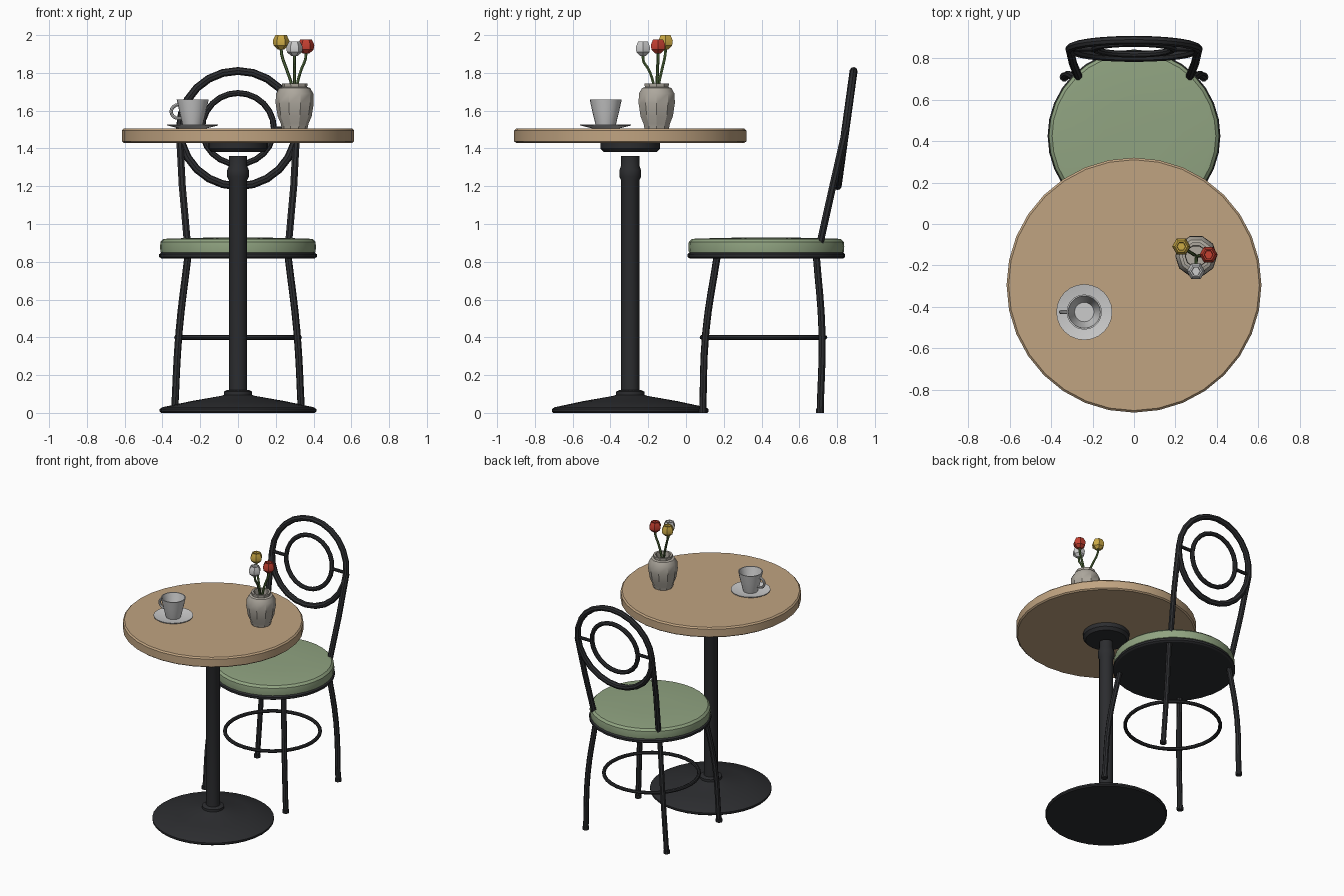
import bpy, math
from math import sin, cos, pi
from mathutils import Vector

if "Cube" in bpy.data.objects:
    bpy.data.objects.remove(bpy.data.objects["Cube"])


def material(name, color):
    m = bpy.data.materials.new(name)
    m.diffuse_color = (*color, 1)
    m.use_nodes = True
    m.node_tree.nodes["Principled BSDF"].inputs["Base Color"].default_value = m.diffuse_color
    return m


METAL = material("dark_metal", (0.025, 0.026, 0.029))
WOOD = material("wood", (0.53, 0.37, 0.22))
GREEN = material("seat_fabric", (0.28, 0.37, 0.22))
CLAY = material("vase_clay", (0.42, 0.39, 0.34))
CHINA = material("china", (0.62, 0.62, 0.61))
STEM = material("stem_green", (0.09, 0.16, 0.05))


def finish(ob, mat):
    ob.data.materials.append(mat)
    bpy.ops.object.select_all(action='DESELECT')
    ob.select_set(True)
    bpy.context.view_layer.objects.active = ob
    bpy.ops.object.shade_smooth_by_angle(angle=math.radians(32))
    return ob


def lathe(name, profile, centre, sides, mat):
    """Revolve (radius, z) points, listed bottom to top, about a vertical axis."""
    verts, faces = [], []
    for r, z in profile:
        for i in range(sides):
            a = 2 * pi * i / sides
            verts.append((centre[0] + r * cos(a), centre[1] + r * sin(a), z))
    for k in range(len(profile) - 1):
        for i in range(sides):
            j = (i + 1) % sides
            faces.append((k * sides + i, k * sides + j, (k + 1) * sides + j, (k + 1) * sides + i))
    faces.append(tuple(reversed(range(sides))))
    faces.append(tuple(range(len(verts) - sides, len(verts))))
    me = bpy.data.meshes.new(name)
    me.from_pydata(verts, [], faces)
    ob = bpy.data.objects.new(name, me)
    bpy.context.collection.objects.link(ob)
    return finish(ob, mat)


def tube(name, points, radius, mat, smooth=False, bevel=2):
    """Sweep a round section along a path, then turn it into a mesh."""
    cu = bpy.data.curves.new(name, 'CURVE')
    cu.dimensions = '3D'
    cu.bevel_depth = radius
    cu.bevel_resolution = bevel
    cu.resolution_u = 4
    cu.use_fill_caps = True
    if smooth:
        sp = cu.splines.new('BEZIER')
        sp.bezier_points.add(len(points) - 1)
        for b, p in zip(sp.bezier_points, points):
            b.co = p
            b.handle_left_type = b.handle_right_type = 'AUTO'
    else:
        sp = cu.splines.new('POLY')
        sp.points.add(len(points) - 1)
        for q, p in zip(sp.points, points):
            q.co = (*p, 1)
    ob = bpy.data.objects.new(name, cu)
    bpy.context.collection.objects.link(ob)
    bpy.ops.object.select_all(action='DESELECT')
    ob.select_set(True)
    bpy.context.view_layer.objects.active = ob
    bpy.ops.object.convert(target='MESH')
    return finish(bpy.context.view_layer.objects.active, mat)


def ring(name, centre, major, minor, mat, tilt=0, seg=24, sides=8):
    bpy.ops.mesh.primitive_torus_add(location=centre, rotation=(tilt, 0, 0), major_radius=major,
                                     minor_radius=minor, major_segments=seg, minor_segments=sides)
    ob = bpy.context.object
    ob.name = name
    return finish(ob, mat)


# Table
T = (0, -0.295)
lathe("table_base", [(0.408, 0), (0.415, 0.008), (0.415, 0.02), (0.40, 0.03), (0.25, 0.062),
                     (0.09, 0.09), (0.075, 0.095), (0.075, 0.112), (0.06, 0.12)], T, 32, METAL)
lathe("table_column", [(0.048, 0.1), (0.048, 1.23), (0.057, 1.25), (0.057, 1.285),
                       (0.048, 1.31), (0.048, 1.36)], T, 16, METAL)
lathe("table_mount", [(0.14, 1.38), (0.158, 1.40), (0.158, 1.435)], T, 24, METAL)
lathe("table_top", [(0.605, 1.43), (0.615, 1.438), (0.615, 1.495), (0.605, 1.505)], T, 32, WOOD)

# Chair seat
S = (0, 0.425)
lathe("seat_cushion", [(0.39, 0.84), (0.41, 0.85), (0.413, 0.88), (0.41, 0.905),
                       (0.395, 0.92), (0.37, 0.923), (0.15, 0.928)], S, 32, GREEN)
lathe("seat_frame", [(0.405, 0.817), (0.417, 0.825), (0.417, 0.84), (0.405, 0.85)], S, 32, METAL)

# Chair legs, feet and uprights, left and right
for side, s in (("left", -1), ("right", 1)):
    for part, ys in (("front", (0.165, 0.105, 0.088)), ("back", (0.69, 0.72, 0.71))):
        path = [(s * 0.265, ys[0], 0.83), (s * 0.312, ys[1], 0.43), (s * 0.336, ys[2], 0.0)]
        tube(f"{part}_leg_{side}", path, 0.019, METAL, smooth=True)
        lathe(f"{part}_foot_{side}", [(0.023, 0), (0.023, 0.022)], (s * 0.336, ys[2]), 10, METAL)
    tube(f"back_upright_{side}", [(s * 0.268, 0.71, 0.90), (s * 0.295, 0.777, 1.2),
                                  (s * 0.311, 0.846, 1.5)], 0.02, METAL)
ring("foot_ring", (0, 0.41, 0.40), 0.325, 0.013, METAL, seg=32)

# Chair back: two tilted rings joined by side bars
B = (0, 0.845, 1.505)
TILT = pi / 2 - math.atan(0.08 / 0.58)
ring("back_outer_ring", B, 0.308, 0.021, METAL, TILT)
ring("back_inner_ring", B, 0.19, 0.016, METAL, TILT)
for side, s in (("left", -1), ("right", 1)):
    tube(f"back_bar_{side}", [(s * 0.19, B[1], B[2]), (s * 0.308, B[1], B[2])], 0.012, METAL)

# Cup and saucer
C = (-0.24, -0.425)
lathe("saucer", [(0.07, 1.505), (0.08, 1.508), (0.135, 1.522), (0.135, 1.527),
                 (0.08, 1.516), (0.05, 1.514)], C, 24, CHINA)
lathe("cup", [(0.05, 1.515), (0.055, 1.53), (0.072, 1.60), (0.085, 1.66), (0.078, 1.66),
              (0.064, 1.60), (0.047, 1.54)], C, 20, CHINA)
arc = [(C[0] - 0.072 - 0.042 * sin(a), C[1], 1.595 + 0.037 * cos(a))
       for a in [pi * i / 8 for i in range(9)]]
arc[-1] = (C[0] - 0.06, C[1], 1.56)
tube("cup_handle", arc, 0.009, CHINA)

# Vase
V = (0.30, -0.155)
lathe("vase", [(0.068, 1.505), (0.073, 1.53), (0.09, 1.57), (0.101, 1.64), (0.099, 1.69),
               (0.082, 1.72), (0.066, 1.725), (0.068, 1.745), (0.053, 1.745),
               (0.05, 1.71), (0.05, 1.65)], V, 10, CLAY)

# Tulips
tulips = (("yellow", (0.228, -0.108), 1.925, (0.6, 0.4, 0.06)),
          ("red", (0.36, -0.148), 1.903, (0.55, 0.05, 0.03)),
          ("white", (0.299, -0.228), 1.89, (0.72, 0.72, 0.70)))
for name, (x, y), z, col in tulips:
    d = Vector((x - V[0], y - V[1], 0))
    base = Vector((V[0], V[1], 1.64))
    path = [base + d * f + Vector((0, 0, h)) for f, h in
            ((0.1, 0), (0.2, 0.09), (0.6, 0.18), (0.95, z - 1.64 - 0.03), (1, z - 1.64 + 0.01))]
    tube(f"{name}_stem", path, 0.008, STEM, smooth=True, bevel=1)
    lathe(f"{name}_tulip", [(0.018, z), (0.04, z + 0.02), (0.044, z + 0.045), (0.03, z + 0.075),
                            (0.022, z + 0.075), (0.02, z + 0.06)], (x, y), 6, material(name, col))
